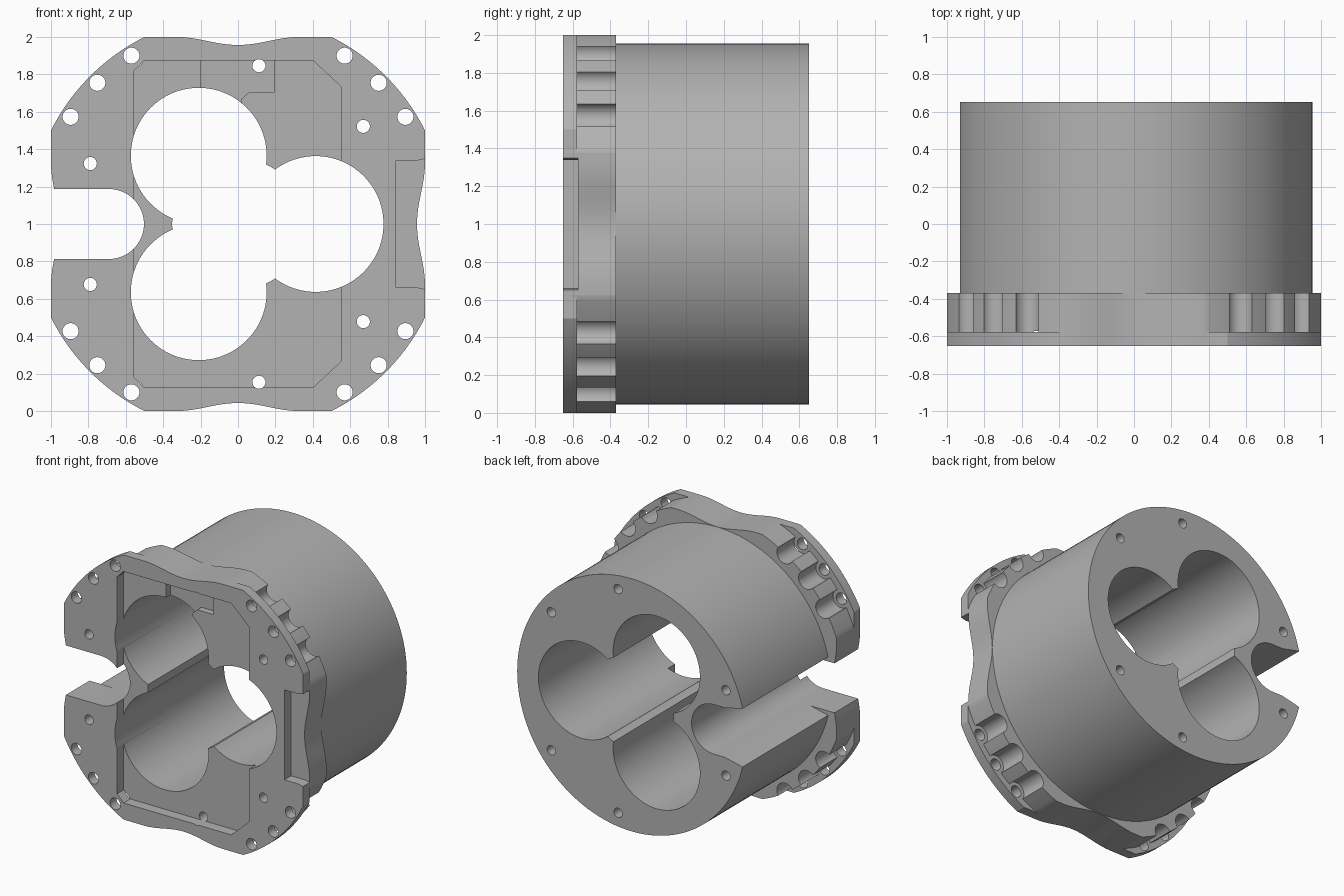
import bpy, bmesh, math

cube = bpy.data.objects.get("Cube")
if cube:
    bpy.data.objects.remove(cube, do_unlink=True)

FRONT, BACK = -0.652, 0.652
FLANGE_BACK = -0.37
POCKET = FRONT + 0.08

metal = bpy.data.materials.new("grey metal")
metal.use_nodes = True
grey = (0.45, 0.45, 0.45, 1)
metal.diffuse_color = grey
metal.node_tree.nodes["Principled BSDF"].inputs["Base Color"].default_value = grey


def prism(name, points, y0, y1):
    """Extrude a profile of (x, height from the axis) along y."""
    bm = bmesh.new()
    face = bm.faces.new([bm.verts.new((x, y0, z + 1)) for x, z in points])
    new = bmesh.ops.extrude_face_region(bm, geom=[face])["geom"]
    verts = [g for g in new if isinstance(g, bmesh.types.BMVert)]
    bmesh.ops.translate(bm, vec=(0, y1 - y0, 0), verts=verts)
    bmesh.ops.recalc_face_normals(bm, faces=bm.faces)
    mesh = bpy.data.meshes.new(name)
    bm.to_mesh(mesh)
    bm.free()
    mesh.materials.append(metal)
    obj = bpy.data.objects.new(name, mesh)
    bpy.context.collection.objects.link(obj)
    return obj


def arc(cx, cz, r, start, end, n):
    angles = [math.radians(start + (end - start) * i / n) for i in range(n + 1)]
    return [(cx + r * math.cos(a), cz + r * math.sin(a)) for a in angles]


def circle(cx, cz, r, n=96):
    return arc(cx, cz, r, 0, 360, n)[:-1]


def combine(target, tool, operation="DIFFERENCE"):
    mod = target.modifiers.new("combine", "BOOLEAN")
    mod.operation, mod.solver, mod.object = operation, "EXACT", tool
    bpy.context.view_layer.objects.active = target
    bpy.ops.object.modifier_apply(modifier=mod.name)
    bpy.data.objects.remove(tool, do_unlink=True)


def cut(points, y0, y1):
    combine(housing, prism("cutter", points, y0, y1))


def flange_outline(radius):
    """Square with scooped sides and corners trimmed to a circle."""
    half = math.sqrt(radius ** 2 - 1)
    side = []
    for i in range(41):
        s = half * (i / 20 - 1)
        dip = 0.0215 * (1 + math.cos(math.pi * min(abs(s) / 0.33, 1)))
        side.append((1 - dip, s))
    edge = math.degrees(math.atan(half))
    side += arc(0, 0, radius, edge, 90 - edge, 20)[1:-1]
    points = []
    for _ in range(4):
        points += side
        side = [(-z, x) for x, z in side]
    return points


# Mounting flange with a stepped back at its corners
housing = prism("housing", flange_outline(1.118), FRONT, FLANGE_BACK)
step = prism("step", circle(0, 0, 1.3), FRONT + 0.075, -0.3)
combine(step, prism("step_core", circle(0, 0, 1.07), -0.8, 0))
combine(housing, step)

# Round body
combine(housing, prism("body", circle(0, 0, 0.955, 128), -0.5, BACK), "UNION")

# Three-lobed bore with an open centre
for cx, cz in ((-0.21, 0.365), (-0.21, -0.365), (0.415, 0)):
    cut(circle(cx, cz, 0.363), -1, 1)
cut(circle(0, 0, 0.352), -1, 1)

# Side slot with a round end, flared at the mouth behind the flange
cut([(-1.2, 0.187)] + arc(-0.69, 0, 0.187, 90, -90, 32) + [(-1.2, -0.187)], -1, 1)
cut([(-0.95, 0.225), (-0.75, 0.18), (-0.75, -0.18), (-0.95, -0.225)], FLANGE_BACK, 1)

# Shallow front pocket
half_pocket = [(-0.555, 0.82), (-0.5, 0.875), (0.4, 0.875), (0.55, 0.735)]
cut(half_pocket + [(x, -z) for x, z in reversed(half_pocket)], -1, POCKET)

# Deeper notch above the bore
cut([(-0.2, 0.875), (0.195, 0.875), (0.195, 0.705), (0.06, 0.705),
     (0.02, 0.67), (0.02, 0.5), (-0.2, 0.5)], -1, POCKET + 0.05)

# Side recess
cut([(0.845, 0.34), (0.96, 0.34), (1.1, 0.37),
     (1.1, -0.37), (0.96, -0.34), (0.845, -0.34)], -1, POCKET)

# Corner bolt holes with scalloped seats behind
for sx in (-1, 1):
    for sz in (-1, 1):
        for x, z in ((0.57, 0.9), (0.752, 0.755), (0.895, 0.573)):
            cut(circle(sx * x, sz * z, 0.043, 32), -1, 0)
            cut(circle(sx * x, sz * z, 0.07, 32), FRONT + 0.075, FLANGE_BACK + 0.001)

# Long through holes
for x, z in ((0.112, 0.846), (0.67, 0.522), (-0.79, 0.323)):
    for sz in (-1, 1):
        cut(circle(x, sz * z, 0.035, 32), -1, 1)

# Smooth curved walls, crisp edges
bpy.ops.object.select_all(action="DESELECT")
housing.select_set(True)
bpy.context.view_layer.objects.active = housing
bpy.ops.object.shade_smooth_by_angle(angle=math.radians(25))
